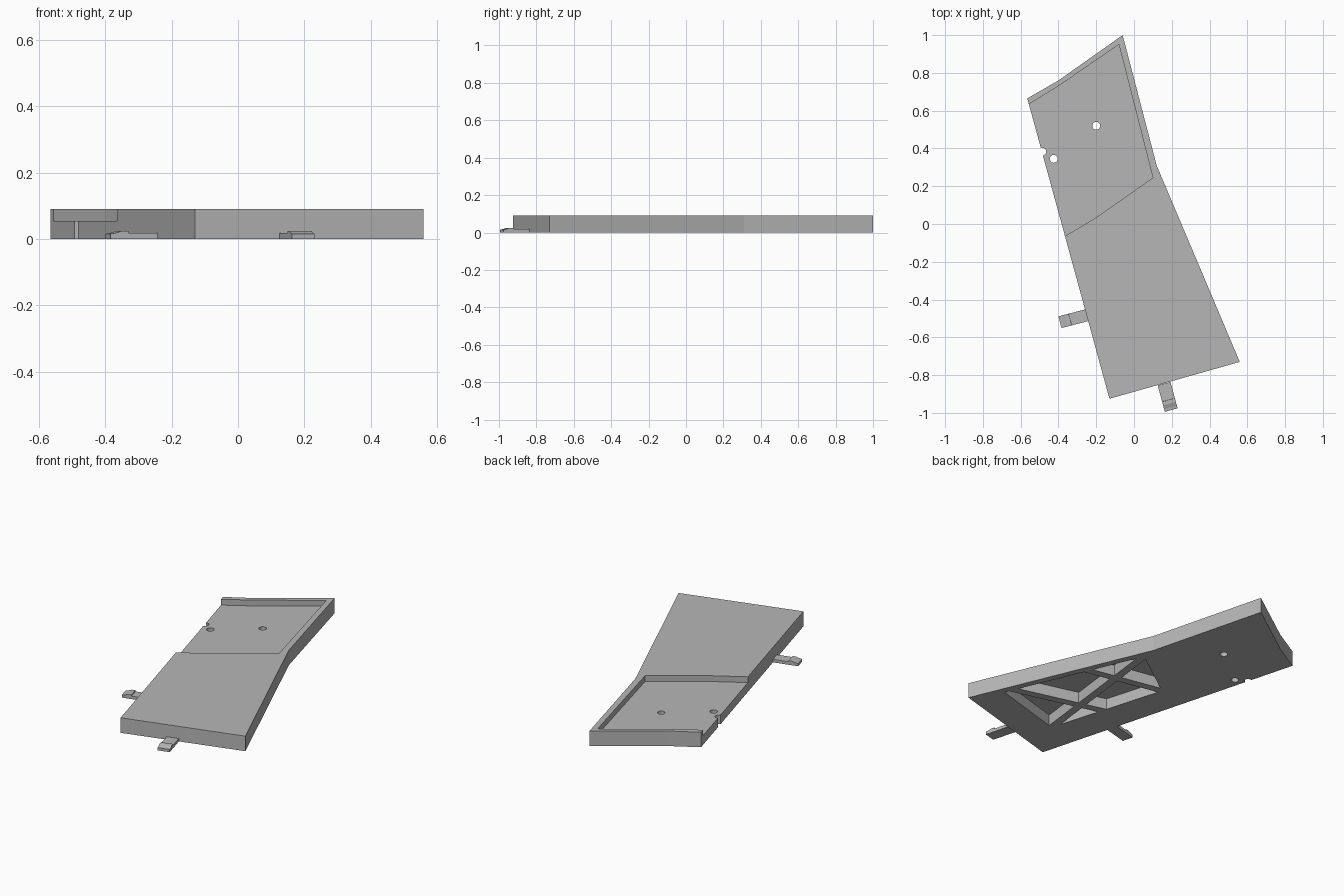
import bpy, bmesh, math
from mathutils import Vector, Matrix

cube = bpy.data.objects.get("Cube")
if cube:
    bpy.data.objects.remove(cube, do_unlink=True)

COLOR = (0.47, 0.47, 0.47, 1)
grey = bpy.data.materials.new("plain grey")
grey.use_nodes = True
grey.diffuse_color = COLOR
grey.node_tree.nodes["Principled BSDF"].inputs["Base Color"].default_value = COLOR


def extrude(name, points, depth):
    """Solid made by pushing a closed 3D outline along a depth vector."""
    bm = bmesh.new()
    face = bm.faces.new([bm.verts.new(p) for p in points])
    new = bmesh.ops.extrude_face_region(bm, geom=[face])["geom"]
    bmesh.ops.translate(bm, vec=depth, verts=[v for v in new if isinstance(v, bmesh.types.BMVert)])
    bmesh.ops.recalc_face_normals(bm, faces=bm.faces)
    mesh = bpy.data.meshes.new(name)
    bm.to_mesh(mesh)
    bm.free()
    mesh.materials.append(grey)
    obj = bpy.data.objects.new(name, mesh)
    bpy.context.collection.objects.link(obj)
    return obj


def prism(name, outline, low, high):
    return extrude(name, [(x, y, low) for x, y in outline], (0, 0, high - low))


def cut(target, cutter):
    """Subtract the cutter from the target, then discard it."""
    mod = target.modifiers.new("cut", "BOOLEAN")
    mod.operation = "DIFFERENCE"
    mod.solver = "EXACT"
    mod.object = cutter
    bpy.context.view_layer.objects.active = target
    bpy.ops.object.modifier_apply(modifier=mod.name)
    bpy.data.objects.remove(cutter, do_unlink=True)


def strip(start, end, width):
    """Outline of a straight bar between two plan points."""
    a, b = Vector(start), Vector(end)
    along = (b - a).normalized()
    side = Vector((-along.y, along.x)) * width / 2
    a, b = a - along * 0.1, b + along * 0.1
    return [a + side, b + side, b - side, a - side]


# Slab
HEIGHT = 0.09
FLOOR = 0.055
body = prism("slab", [(-0.06, 1.0), (-0.4, 0.76), (-0.565, 0.665), (-0.13, -0.925),
                      (0.56, -0.73), (0.12, 0.31)], 0, HEIGHT)

# Shallow tray in the top, open on one side
cut(body, prism("tray_cutter", [(-0.08, 0.95), (-0.4, 0.73), (-0.555, 0.635), (-0.71, 0.54),
                                (-0.445, -0.112), (-0.363, -0.063), (-0.2, 0.035),
                                (0.1, 0.245)], FLOOR, HEIGHT + 0.05))

# Two through holes and an edge notch
for x, y in [(-0.2, 0.52), (-0.425, 0.345), (-0.486, 0.383)]:
    ring = [(x + 0.021 * math.cos(i * math.tau / 24), y + 0.021 * math.sin(i * math.tau / 24))
            for i in range(24)]
    cut(body, prism("hole_cutter", ring, -0.05, HEIGHT + 0.05))

# Underside pocket, divided by crossing ribs
left, front, back, right = (0.448, -0.56), (0.007, -0.687), (-0.197, 0.0), (0.116, 0.223)
pocket = prism("pocket_cutter", [left, front, back, right], -0.05, 0.065)
for start, end in [(front, right), ((0.43, -0.51), (-0.09, -0.37)), ((0.25, -0.09), (-0.197, 0.0))]:
    cut(pocket, prism("rib_cutter", strip(start, end, 0.045), -0.1, 0.1))
cut(body, pocket)


# Snap tabs with a raised lip near the tip
def tab(name, tip, root, width):
    tip, root = Vector((*tip, 0)), Vector((*root, 0))
    along = (root - tip).normalized()
    side = Vector((-along.y, along.x, 0)) * width
    reach = (root - tip).length + 0.003
    profile = [(0, 0), (0, 0.016), (0.015, 0.018), (0.035, 0.025), (0.055, 0.025),
               (0.056, 0.018), (reach, 0.018), (reach, 0)]
    return extrude(name, [tip - side / 2 + along * t + Vector((0, 0, z)) for t, z in profile], side)


tab("side_tab", (-0.392, -0.52), (-0.25, -0.483), 0.064)
tab("front_tab", (0.197, -0.985), (0.16, -0.848), 0.07)
